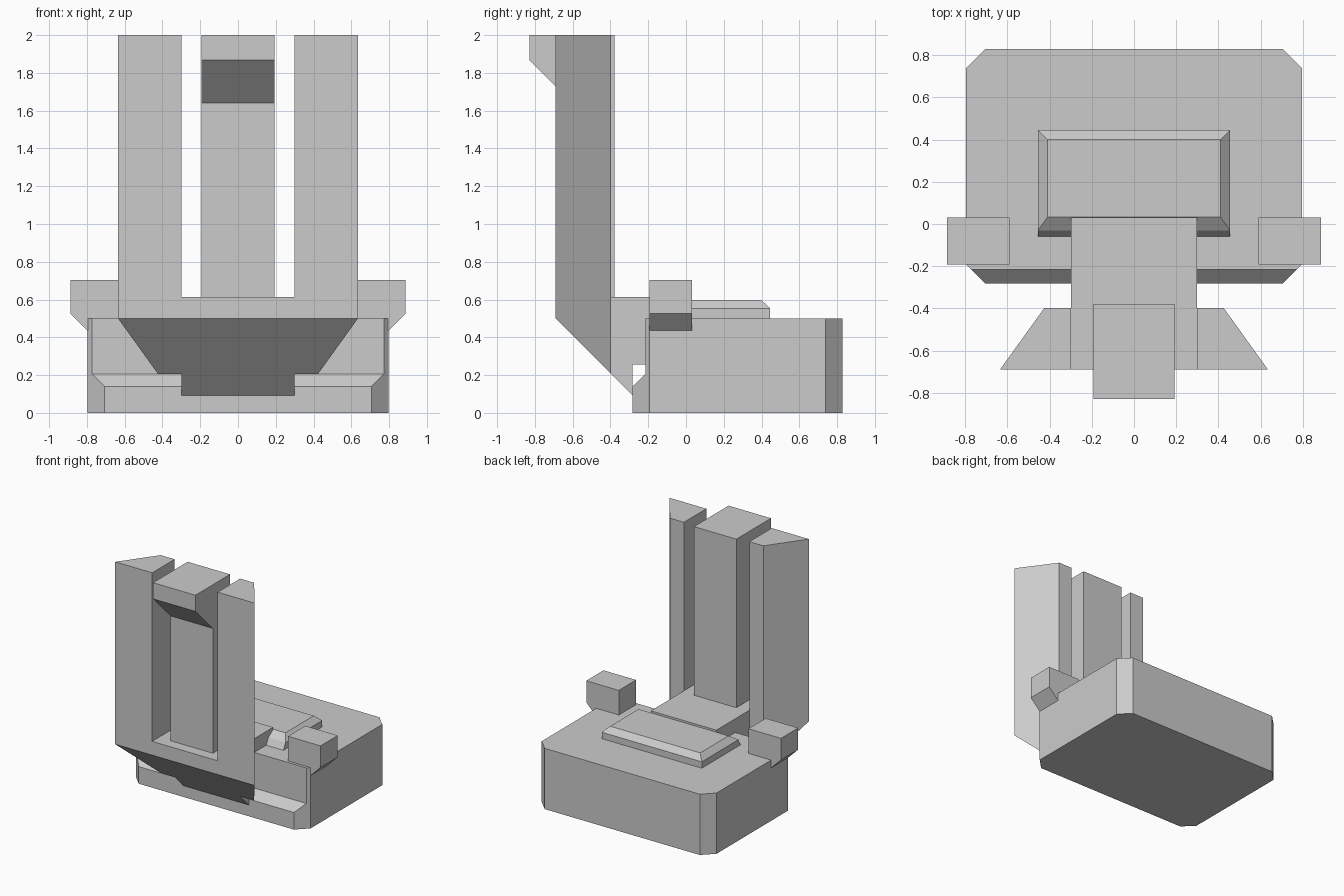
import bpy
import bmesh

cube = bpy.data.objects.get("Cube")
if cube:
    bpy.data.objects.remove(cube, do_unlink=True)

GREY = (0.6, 0.6, 0.6, 1.0)
grey = bpy.data.materials.new("light grey")
grey.use_nodes = True
grey.diffuse_color = GREY
grey.node_tree.nodes["Principled BSDF"].inputs["Base Color"].default_value = GREY


def loft(name, rings):
    """Skin a closed solid through rings with equal point counts."""
    bm = bmesh.new()
    loops = [[bm.verts.new(p) for p in ring] for ring in rings]
    n = len(loops[0])
    for a, b in zip(loops, loops[1:]):
        for i in range(n):
            j = (i + 1) % n
            bm.faces.new((a[i], a[j], b[j], b[i]))
    bm.faces.new(loops[0][::-1])
    bm.faces.new(loops[-1])
    bmesh.ops.recalc_face_normals(bm, faces=bm.faces)
    mesh = bpy.data.meshes.new(name)
    bm.to_mesh(mesh)
    bm.free()
    mesh.materials.append(grey)
    obj = bpy.data.objects.new(name, mesh)
    bpy.context.collection.objects.link(obj)
    return obj


def side_profile(name, profile, half_width):
    """Extrude a (y, z) profile across x."""
    return loft(name, [[(x, y, z) for y, z in profile]
                       for x in (-half_width, half_width)])


# Base block: clipped corners, upper front set back behind a sloped step
def base_ring(z, front):
    half, back, clip = 0.796, 0.829, 0.09
    nose = half - clip + (front + 0.282)
    right = [(nose, front), (half, -0.282 + clip),
             (half, back - clip), (half - clip, back)]
    left = [(-x, y) for x, y in reversed(right)]
    return [(x, y, z) for x, y in right + left]


loft("base_block", [base_ring(0, -0.282), base_ring(0.141, -0.282),
                    base_ring(0.207, -0.215), base_ring(0.5, -0.215)])


# Raised plate with a bevelled rim and a slanted front
def plate_ring(z, half, front, back):
    return [(-half, front, z), (half, front, z), (half, back, z), (-half, back, z)]


loft("raised_plate", [plate_ring(0.5, 0.455, -0.06, 0.445),
                      plate_ring(0.553, 0.455, -0.03, 0.445),
                      plate_ring(0.597, 0.41, 0.032, 0.4)])

# Central bracket reaching forward, with a hooked underside
side_profile("central_bracket",
             [(-0.69, 0.613), (-0.69, 0.5), (-0.283, 0.093), (-0.283, 0.255),
              (-0.15, 0.255), (0.031, 0.45), (0.031, 0.613)], 0.298)

# Middle column with an overhanging head
side_profile("middle_column",
             [(-0.829, 2), (-0.829, 1.867), (-0.602, 1.64),
              (-0.602, 0.6), (-0.379, 0.6), (-0.379, 2)], 0.193)

for side, s in (("left", 1), ("right", -1)):
    # Tapered upright, its foot cut at 45 degrees
    plan = [(0.298, -0.69), (0.635, -0.69), (0.425, -0.398), (0.298, -0.398)]
    loft(side + "_upright", [[(s * x, y, 0.5 - (y + 0.69)) for x, y in plan],
                             [(s * x, y, 2) for x, y in plan]])
    # Side lug with a sloped underside
    lug = [(0.59, 0.703), (0.886, 0.703), (0.886, 0.525), (0.796, 0.435), (0.59, 0.435)]
    loft(side + "_lug", [[(s * x, y, z) for x, z in lug] for y in (-0.193, 0.031)])
